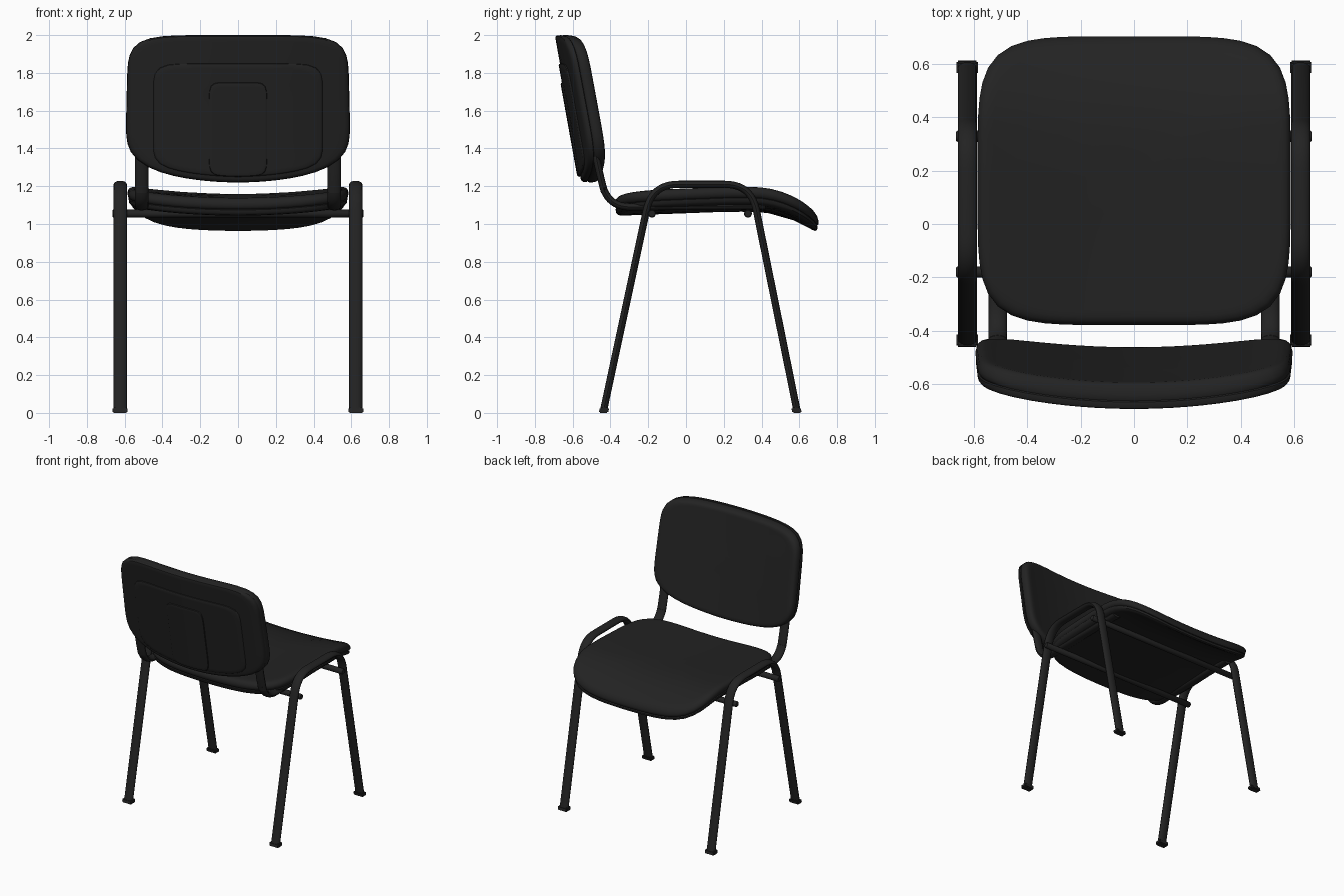
import bpy, bmesh, math
from mathutils import Vector

if "Cube" in bpy.data.objects:
    bpy.data.objects.remove(bpy.data.objects["Cube"])


def material(name, v):
    m = bpy.data.materials.new(name)
    m.diffuse_color = (v, v, v, 1)
    m.use_nodes = True
    m.node_tree.nodes["Principled BSDF"].inputs["Base Color"].default_value = m.diffuse_color
    return m


BLACK = material("black", 0.0165)


def finish(name, bm, angle=40):
    bmesh.ops.recalc_face_normals(bm, faces=bm.faces)
    me = bpy.data.meshes.new(name)
    bm.to_mesh(me)
    bm.free()
    me.materials.append(BLACK)
    ob = bpy.data.objects.new(name, me)
    bpy.context.collection.objects.link(ob)
    bpy.ops.object.select_all(action='DESELECT')
    ob.select_set(True)
    bpy.context.view_layer.objects.active = ob
    bpy.ops.object.shade_smooth_by_angle(angle=math.radians(angle))
    return ob


def skin(bm, rings, cap=True):
    """Join successive closed loops of points with quads."""
    loops = [[bm.verts.new(p) for p in r] for r in rings]
    for a, b in zip(loops, loops[1:]):
        for i in range(len(a)):
            j = (i + 1) % len(a)
            bm.faces.new((a[i], a[j], b[j], b[i]))
    if cap:
        bm.faces.new(loops[0])
        bm.faces.new(loops[-1])


def pad(name, outline, place, edge, n=72, power=5):
    """Bent cushion: edge = (inset, depth) steps from the underside to the top."""
    inner = (0.04, 0.25, 0.5, 0.75, 0.9)
    first, last = edge[0][1], edge[-1][1]
    steps = [(s, first) for s in inner] + list(edge) + [(s, last) for s in inner[::-1]]
    rings = []
    for s, w in steps:
        ring = []
        for i in range(n):
            t = math.tau * i / n
            c, d = math.cos(t), math.sin(t)
            # spread points along the superellipse by direction
            k = (abs(c) ** power + abs(d) ** power) ** (-1 / power)
            x, y = outline(c * k * s, d * k * s)
            ring.append(place(x, y, w))
        rings.append(ring)
    bm = bmesh.new()
    skin(bm, rings)
    return finish(name, bm)


def tube(name, pts, x, half_w, half_t, fillet=0.14, sides=16):
    """Oval tube along a filleted path in the side plane."""
    pts = [Vector(p) for p in pts]
    path = [pts[0]]
    for a, b, c in zip(pts, pts[1:], pts[2:]):
        p = b + (a - b).normalized() * fillet
        q = b + (c - b).normalized() * fillet
        for i in range(11):
            t = i / 10
            path.append(p * (1 - t) ** 2 + b * 2 * t * (1 - t) + q * t * t)
    path.append(pts[-1])
    rings = []
    for i, p in enumerate(path):
        d = (path[min(i + 1, len(path) - 1)] - path[max(i - 1, 0)]).normalized()
        ring = []
        for k in range(sides):
            a = math.tau * k / sides
            o = half_t * math.sin(a)
            ring.append((x + half_w * math.cos(a), p.x - d.y * o, p.y + d.x * o))
        rings.append(ring)
    bm = bmesh.new()
    skin(bm, rings)
    return finish(name, bm)


# Seat: sags across the width, drops off at the front edge
def seat_place(x, y, w):
    z = 1.13 + 0.022 * min(1, max(0, (y + 0.38) / 0.6))
    z -= 0.95 * max(0, y - 0.35) ** 2
    z -= 0.042 * (1 - (x / 0.585) ** 2)
    return (x, y, z + w)


def seat_outline(u, v):
    return (0.585 * u, 0.162 + 0.54 * v)


pad("seat_cushion", seat_outline, seat_place,
    [(0.97, -0.012), (0.985, -0.008), (0.997, 0.004), (1.0, 0.018),
     (0.99, 0.034), (0.97, 0.044), (0.94, 0.049)])
pad("seat_pan", seat_outline, seat_place,
    [(0.93, -0.045), (0.965, -0.041), (0.985, -0.03), (0.99, -0.014), (0.975, -0.01)])


# Backrest: leans back and wraps forward at the sides
def back_place(x, z, w):
    y = -0.562 - 0.18 * (z - 1.22) + 0.07 * (x / 0.59) ** 2
    return (x, y + w, z)


def back_outline(u, v):
    x = u * (0.59 - 0.008 * v)
    if v > 0:
        return (x, 1.66 + 0.34 * v)
    return (x, 1.66 + (0.44 - 0.10 * u * u) * v)


pad("backrest_cushion", back_outline, back_place,
    [(0.97, 0.038), (0.985, 0.04), (0.998, 0.05), (1.0, 0.065),
     (0.99, 0.088), (0.97, 0.10), (0.94, 0.106)], power=6)
pad("backrest_shell", back_outline, back_place,
    [(0.955, 0.008), (0.98, 0.011), (0.995, 0.02), (0.998, 0.036), (0.98, 0.042)], power=6)


# Raised panels on the rear of the backrest
def panel_outline(half_w, top, bottom, rise):
    def f(u, v):
        mid = (top + bottom) / 2
        z = mid + (top - bottom) / 2 * v
        return (half_w * u, z + (rise * u * u * -v if v < 0 else 0))
    return f


pad("backrest_rear_panel", panel_outline(0.45, 1.85, 1.25, 0.06), back_place,
    [(0.97, 0.0), (0.99, 0.003), (1.0, 0.012), (0.99, 0.02)], power=9)
pad("backrest_rear_spine", panel_outline(0.155, 1.75, 1.25, 0.01), back_place,
    [(0.95, -0.008), (0.985, -0.006), (1.0, 0.002), (0.99, 0.01)], power=9)

# Side frames, backrest supports and feet
for side, sx in (("left", -1), ("right", 1)):
    tube(side + "_leg_frame", [(-0.437, 0.01), (-0.18, 1.21), (0.345, 1.21), (0.588, 0.01)],
         sx * 0.623, 0.035, 0.019)
    tube(side + "_backrest_support", [(-0.52, 1.6), (-0.462, 1.28), (-0.41, 1.09), (0.42, 1.095)],
         sx * 0.51, 0.035, 0.019, fillet=0.115)
    for end, y in (("rear", -0.437), ("front", 0.588)):
        bm = bmesh.new()
        bmesh.ops.create_cube(bm, size=1)
        for v in bm.verts:
            lean = -0.012 * (1 if y > 0 else -1) * (v.co.z + 0.5) * 0.5
            v.co = (sx * 0.624 + v.co.x * 0.08, y + lean + v.co.y * 0.05, 0.0145 + v.co.z * 0.029)
        bmesh.ops.bevel(bm, geom=bm.edges[:], offset=0.006, segments=2, affect='EDGES')
        finish(f"{end}_{side}_foot", bm)

# Cross bars under the seat
for end, y in (("rear", -0.18), ("front", 0.328)):
    bm = bmesh.new()
    steps = [(-0.665, 0.017), (-0.66, 0.021), (0.66, 0.021), (0.665, 0.017)]
    skin(bm, [[(x, y + r * math.cos(math.tau * k / 16), 1.055 + r * math.sin(math.tau * k / 16))
               for k in range(16)] for x, r in steps])
    finish(end + "_cross_bar", bm)
